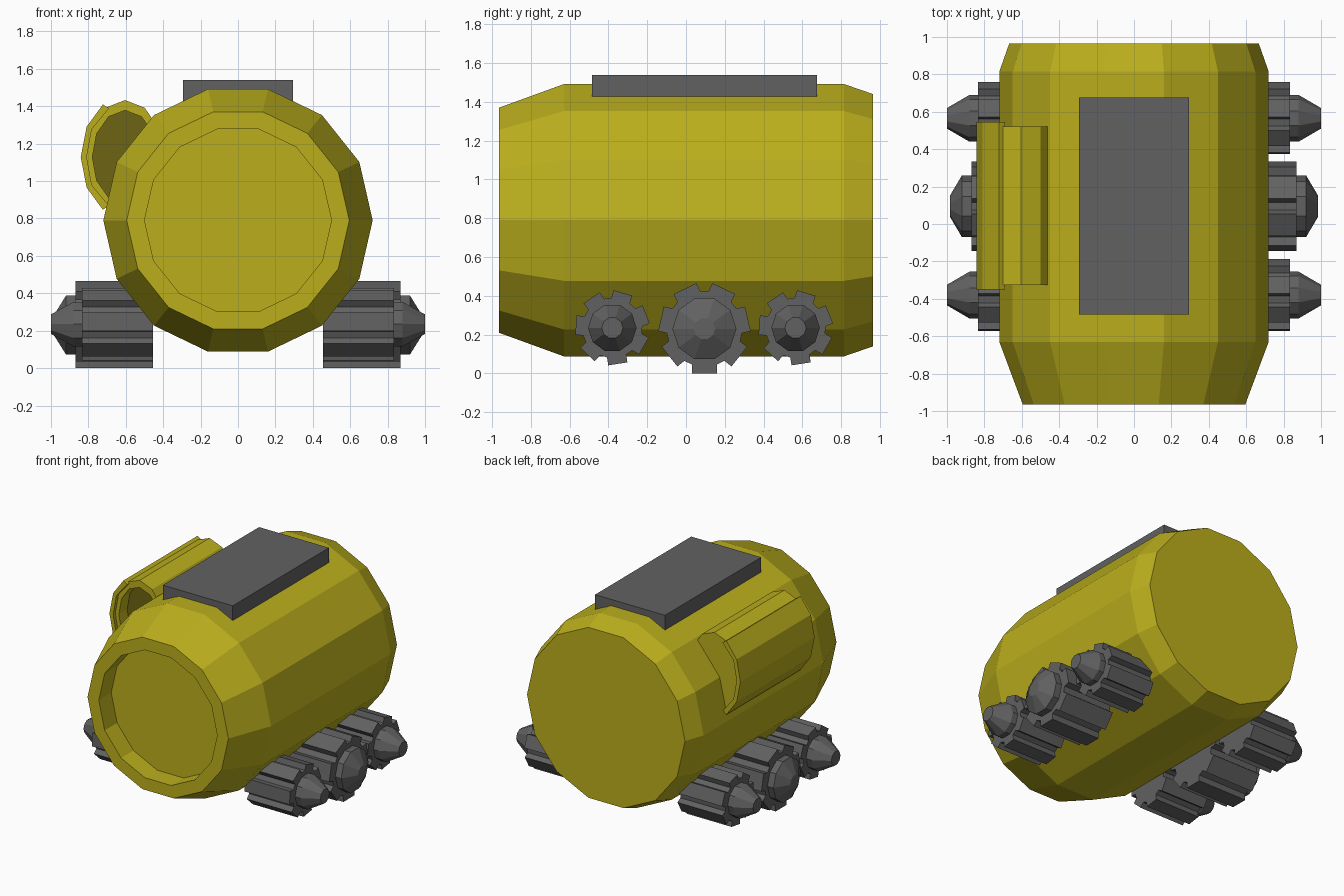
import bpy, bmesh
from math import sin, cos, pi, radians, sqrt

if "Cube" in bpy.data.objects:
    bpy.data.objects.remove(bpy.data.objects["Cube"])


def material(name, col):
    m = bpy.data.materials.new(name)
    m.diffuse_color = (*col, 1)
    m.use_nodes = True
    m.node_tree.nodes["Principled BSDF"].inputs["Base Color"].default_value = m.diffuse_color
    return m


YELLOW = material("yellow_paint", (0.50, 0.43, 0.012))
OLIVE = material("dark_olive", (0.15, 0.125, 0.006))
GREY = material("dark_grey", (0.12, 0.12, 0.12))


def loft(name, rings, mat, mirror=False):
    """Skin a list of equal-length closed loops and cap both ends."""
    bm = bmesh.new()
    vs = [[bm.verts.new(p) for p in r] for r in rings]
    n = len(vs[0])
    for a, b in zip(vs, vs[1:]):
        for i in range(n):
            j = (i + 1) % n
            bm.faces.new((a[i], a[j], b[j], b[i]))
    bm.faces.new(vs[0])
    bm.faces.new(vs[-1])
    bmesh.ops.recalc_face_normals(bm, faces=bm.faces)
    me = bpy.data.meshes.new(name)
    bm.to_mesh(me)
    bm.free()
    me.materials.append(mat)
    ob = bpy.data.objects.new(name, me)
    bpy.context.collection.objects.link(ob)
    if mirror:
        ob.modifiers.new("mirror", 'MIRROR').use_axis[0] = True
    return ob


def ring_y(y, rx, rz, n, cx, cz):
    """Loop around the y axis, starting at angle 0."""
    return [(cx + rx * cos(2 * pi * i / n), y, cz + rz * sin(2 * pi * i / n))
            for i in range(n)]


def ring_x(x, r, n, cy, cz):
    """Loop around the x axis."""
    return [(x, cy + r * cos(2 * pi * i / n), cz + r * sin(2 * pi * i / n))
            for i in range(n)]


def gear(x, cy, cz, flat, base, hw, a0):
    """Loop with seven square treads, the first pointing at angle a0."""
    pts = []
    low = sqrt(base * base - hw * hw)
    for k in range(7):
        a = radians(a0) + 2 * pi * k / 7
        for d, s in ((low, -hw), (flat, -hw), (flat, hw), (low, hw)):
            pts.append((x, cy + d * cos(a) - s * sin(a),
                        cz + d * sin(a) + s * cos(a)))
    return pts


# Barrel body with a round recess in the front
profile = [(-0.815, 0.50), (-0.965, 0.50), (-0.965, 0.595), (-0.63, 0.72),
           (0.815, 0.72), (0.965, 0.667)]
loft("body", [ring_y(y, r, r, 14, 0, 0.79) for y, r in profile], YELLOW)

# Top panel
loft("top_panel", [[(-0.295, -0.485, z), (0.295, -0.485, z),
                    (0.295, 0.675, z), (-0.295, 0.675, z)]
                   for z in (1.40, 1.54)], GREY)

# Side tube with a dark opening at the front
PX, PZ = -0.604, 1.128
tube = [(-0.225, 0.175, 0.25), (-0.325, 0.175, 0.25),
        (-0.325, 0.21, 0.305), (0.52, 0.21, 0.305)]
pod = loft("side_tube", [ring_y(y, a, b, 12, PX, PZ) for y, a, b in tube], YELLOW)
pod.data.materials.append(OLIVE)
for f in pod.data.polygons:
    if len(f.vertices) == 12 and f.center.y < 0:
        f.material_index = 1

# Curved cover wrapped around the outer side of the tube
def cover(y):
    angs = [radians(a) for a in (120, 150, 180, 210, 240)]
    out = [(PX + 0.237 * cos(a), y, PZ + 0.325 * sin(a)) for a in angs]
    inn = [(PX + 0.205 * cos(a), y, PZ + 0.30 * sin(a)) for a in angs]
    inn[0] = (-0.69, y, PZ + 0.26)
    inn[-1] = (-0.69, y, PZ - 0.26)
    return out + inn[::-1]


loft("tube_cover", [cover(-0.35), cover(0.545)], YELLOW)

# Wheels with treads and pointed hubs, mirrored to both sides
big_hub = [(0.80, 0.165), (0.92, 0.165), (0.985, 0.055)]
small_hub = [(0.78, 0.125), (0.88, 0.125), (1.0, 0.055)]
wheels = [("front", -0.38, 0.235, 0.188, 0.155, 0.05, 73, 0.835, small_hub),
          ("middle", 0.095, 0.23, 0.23, 0.195, 0.065, -90, 0.87, big_hub),
          ("rear", 0.565, 0.235, 0.188, 0.155, 0.05, 73, 0.835, small_hub)]
for name, y, z, flat, base, hw, a0, x1, hub in wheels:
    loft(name + "_wheels", [gear(x, y, z, flat, base, hw, a0) for x in (0.455, x1)],
         GREY, True)
    loft(name + "_hubs", [ring_x(x, r, 10, y, z) for x, r in hub], GREY, True)
